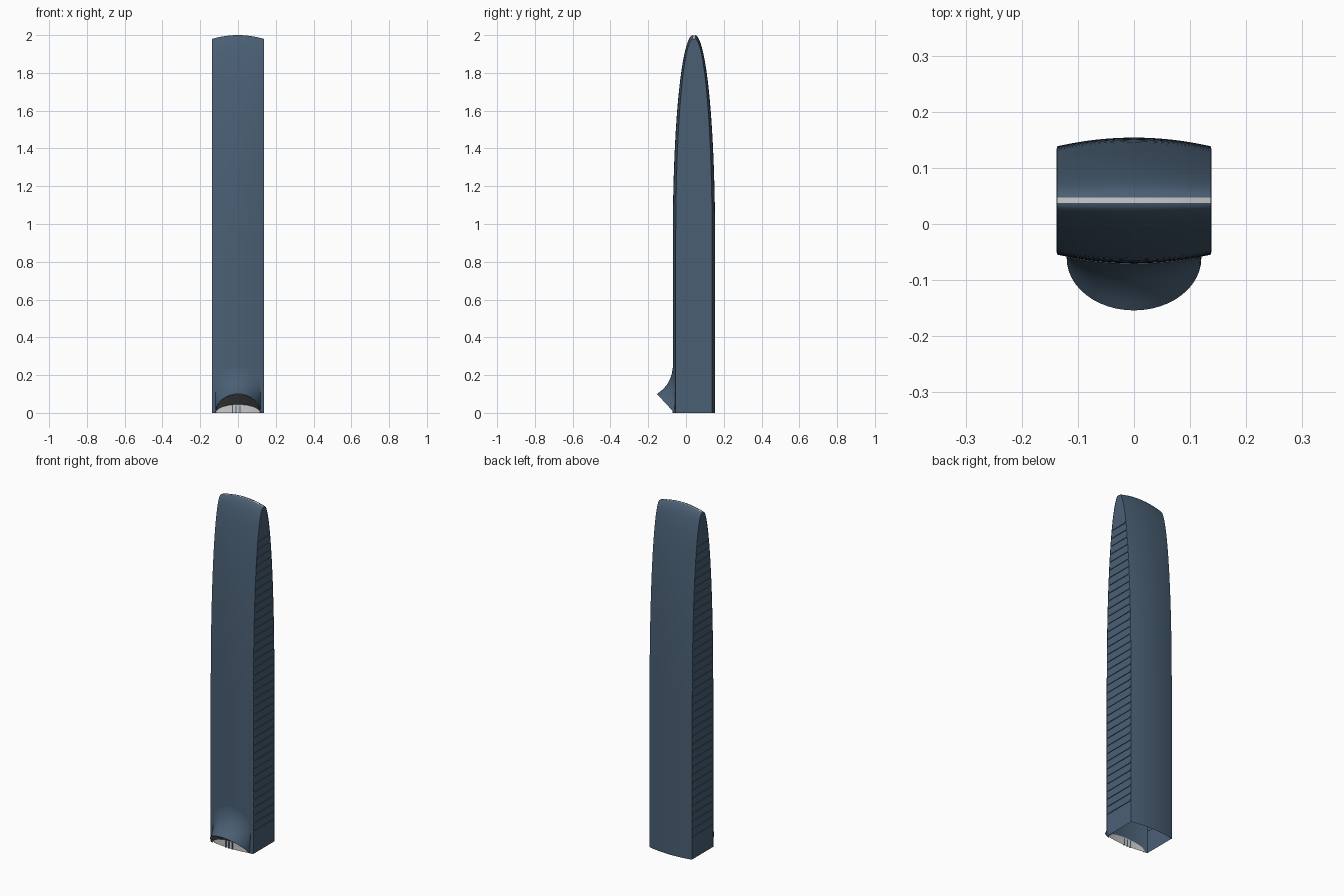
import bpy, bmesh, math
from mathutils import Vector

cube = bpy.data.objects.get("Cube")
if cube:
    bpy.data.objects.remove(cube, do_unlink=True)

HALF_W = 0.137      # half width of the tower
MID_Y = 0.042       # depth position of the ridge
GAP = 0.005         # half width of the slot along the ridge
CANOPY_W = 0.12


def material(name, rgb):
    m = bpy.data.materials.new(name)
    m.use_nodes = True
    m.diffuse_color = (*rgb, 1)
    m.node_tree.nodes["Principled BSDF"].inputs["Base Color"].default_value = (*rgb, 1)
    return m


BLUE = material("slate blue", (0.068, 0.115, 0.175))
LIGHT = material("pale grey", (0.6, 0.6, 0.6))
GREY = material("soffit grey", (0.16, 0.16, 0.16))


def finish(name, bm, mat, smooth=False):
    bmesh.ops.remove_doubles(bm, verts=bm.verts, dist=0.00005)
    mesh = bpy.data.meshes.new(name)
    bm.to_mesh(mesh)
    bm.free()
    mesh.materials.append(mat)
    ob = bpy.data.objects.new(name, mesh)
    bpy.context.collection.objects.link(ob)
    if smooth:
        bpy.ops.object.select_all(action="DESELECT")
        ob.select_set(True)
        bpy.context.view_layer.objects.active = ob
        bpy.ops.object.shade_smooth_by_angle(angle=math.radians(40))
    return ob


def loft(name, rows, mat, smooth=False, flip=False):
    """Skin a list of equal-length rows of points."""
    bm = bmesh.new()
    grid = [[bm.verts.new(p) for p in row] for row in rows]
    for a, b in zip(grid, grid[1:]):
        for i in range(len(a) - 1):
            quad = [a[i], a[i + 1], b[i + 1], b[i]]
            bm.faces.new(quad[::-1] if flip else quad)
    return finish(name, bm, mat, smooth)


def add_box(bm, centre, size):
    made = bmesh.ops.create_cube(bm, size=1)["verts"]
    for v in made:
        v.co = Vector(centre) + Vector(a * b for a, b in zip(v.co, size))


def top_z(u):
    return 2 - 0.02 * u * u


def half_depth(u, z):
    """Half depth of the tower at width fraction u and height z."""
    t = max(0, (z / top_z(u) - 0.45) / 0.55)
    bow = 1 - 0.145 * u * u
    return GAP + 0.107 * bow * math.sqrt(max(0, 1 - t ** 2.1))


def door_top(x):
    return 0.045 * math.sqrt(max(0, 1 - (x / CANOPY_W) ** 2))


# Curved front and back shells, with the arched doorway left out of the front
us = [i / 16 - 1 for i in range(33)]
steps = [math.sin(math.pi / 2 * i / 44) for i in range(45)]
for name, side in (("front_shell", -1), ("back_shell", 1)):
    rows = []
    for s in steps:
        row = []
        for u in us:
            low = door_top(u * HALF_W) if side < 0 else 0
            z = low + (top_z(u) - low) * s
            row.append((u * HALF_W, MID_Y + side * half_depth(u, z), z))
        rows.append(row)
    loft(name, rows, BLUE, True, side > 0)

# Pale strip in the ridge slot
loft("ridge_strip", [[(u * HALF_W, MID_Y + s * GAP, top_z(u) - 0.001) for u in us]
                     for s in (-1, 1)], LIGHT)

# Flat side walls with thin floor ledges
for name, side in (("left", 1), ("right", -1)):
    rows = [[(side * (HALF_W - 0.002), MID_Y + d * half_depth(1, s * top_z(1)), s * top_z(1))
             for d in (-1, 1)] for s in steps]
    loft(name + "_side_wall", rows, BLUE, False, side < 0)
    bm = bmesh.new()
    for i in range(38):
        z = 0.13 + 0.045 * i
        add_box(bm, (side * (HALF_W - 0.001), MID_Y, z),
                (0.005, 2 * half_depth(1, z) - 0.008, 0.006))
    finish(name + "_floor_ledges", bm, BLUE)

# Flared entrance canopy: sweeps from the front wall out to a tilted arched rim
angles = [math.pi * i / 24 for i in range(25)]


def wall_y(x):
    return MID_Y - half_depth(x / HALF_W, 0)


def rim(a):
    x, s = CANOPY_W * math.cos(a), math.sin(a)
    return Vector((x, -0.061 - 0.093 * s, 0.1 * s))


rows = []
for k in range(11):
    t = k / 10
    row = []
    for a in angles:
        end = rim(a)
        start = Vector((end.x, wall_y(end.x) - 0.0005, 0.14 + 0.1 * math.sin(a)))
        bend = Vector((end.x, start.y - 0.006 * math.sin(a), end.z + 0.05))
        row.append((1 - t) ** 2 * start + 2 * t * (1 - t) * bend + t * t * end)
    rows.append(row)
loft("entrance_canopy", rows, BLUE, True)

# Faceted soffit between the rim and the doorway arch
facets = [math.pi * i / 8 for i in range(9)]
outer = [rim(a) for a in facets]
inner = [Vector((p.x, wall_y(p.x), door_top(p.x))) for p in outer]
loft("canopy_soffit", [outer, inner], GREY)

# Pale doorway panel with slim mullions
xs = [0.117 * (i / 8 - 1) for i in range(17)]
loft("doorway_panel", [[(x, wall_y(x) + 0.004, f * door_top(x)) for x in xs]
                       for f in (0, 1)], LIGHT)
bm = bmesh.new()
for x in (-0.03, -0.01, 0.01):
    add_box(bm, (x, wall_y(x) + 0.002, 0.02), (0.006, 0.006, 0.04))
finish("doorway_mullions", bm, BLUE)
